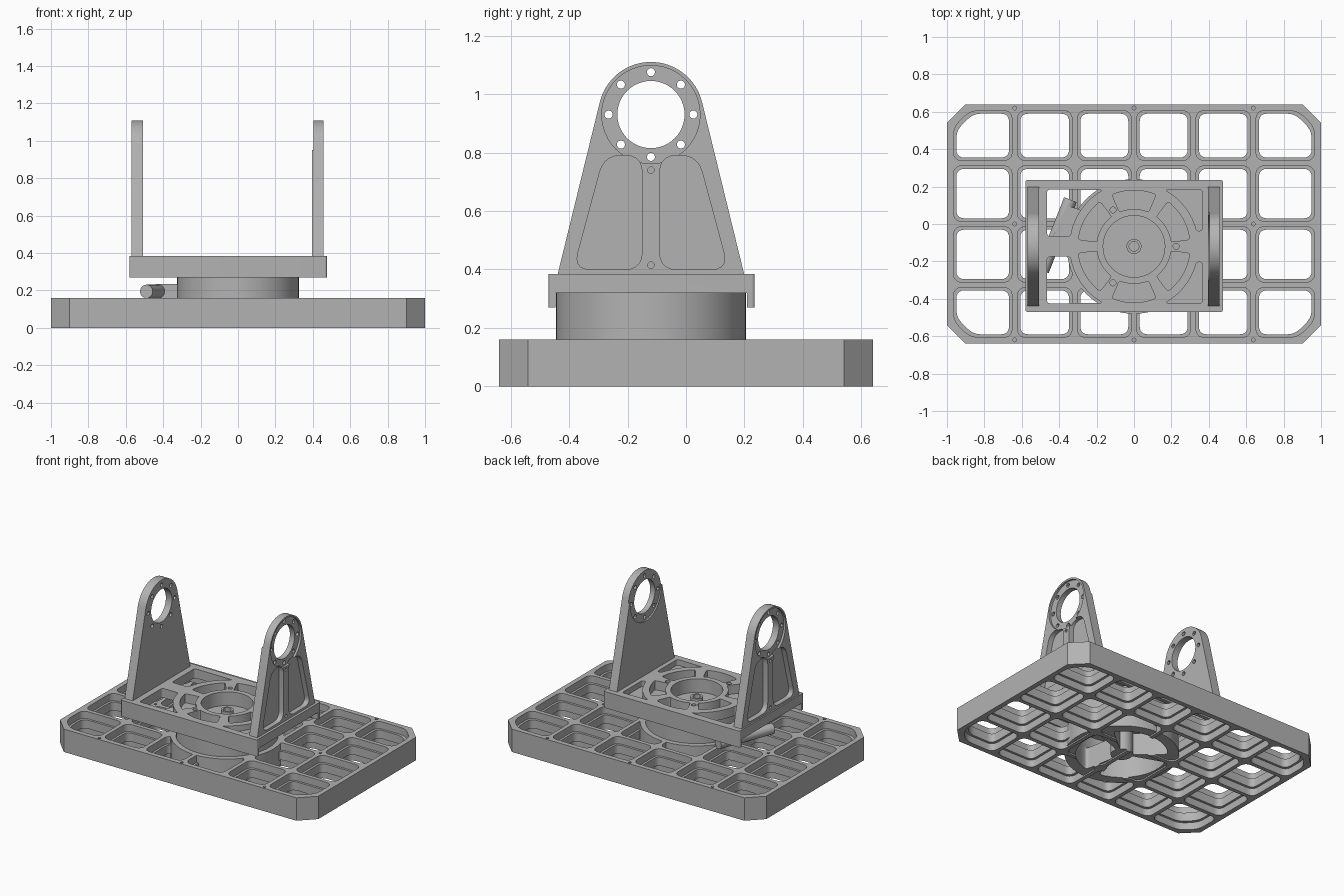
import bpy, bmesh
from math import sin, cos, radians
from mathutils import Vector

cube = bpy.data.objects.get("Cube")
if cube:
    bpy.data.objects.remove(cube)

grey = bpy.data.materials.new("machined_grey")
grey.use_nodes = True
GREY = (0.45, 0.45, 0.45, 1)
grey.diffuse_color = GREY
grey.node_tree.nodes["Principled BSDF"].inputs["Base Color"].default_value = GREY

CY = -0.12          # y of the turning axis
BASE, DECK = 0.16, 0.385


def arc(r, a0, a1, cx=0, cy=0, n=12):
    steps = [radians(a0 + (a1 - a0) * i / n) for i in range(n + 1)]
    return [(cx + r * cos(a), cy + r * sin(a)) for a in steps]


def disc(r, cx=0, cy=CY, n=24):
    return arc(r, 0, 360, cx, cy, n)[:-1]


def sector(r0, r1, a0, a1):
    return arc(r1, a0, a1, 0, CY) + arc(r0, a1, a0, 0, CY)


def rect(x0, x1, y0, y1):
    return [(x0, y0), (x1, y0), (x1, y1), (x0, y1)]


def rounded(points, r):
    """Round the sharp corners of an outline."""
    pts, out = [Vector(p) for p in points], []
    for i, p in enumerate(pts):
        a, b = pts[i - 1] - p, pts[(i + 1) % len(pts)] - p
        if (-a).angle(b) < 0.6:
            out.append(p)
            continue
        s = p + a.normalized() * min(r, a.length * 0.45)
        e = p + b.normalized() * min(r, b.length * 0.45)
        for k in range(6):
            t = k / 5
            out.append(s * (1 - t) ** 2 + p * 2 * t * (1 - t) + e * t * t)
    return out


def prism(name, outlines, lo, hi, along_x=False):
    """Extrude outlines upward, or along x with outlines given in y and z."""
    bm = bmesh.new()
    for outline in outlines:
        ends = []
        for w in (lo, hi):
            ends.append([bm.verts.new((w, u, v) if along_x else (u, v, w)) for u, v in outline])
        n = len(outline)
        bm.faces.new(ends[0])
        bm.faces.new(ends[1])
        for i in range(n):
            j = (i + 1) % n
            bm.faces.new((ends[0][i], ends[0][j], ends[1][j], ends[1][i]))
    bmesh.ops.recalc_face_normals(bm, faces=bm.faces)
    mesh = bpy.data.meshes.new(name)
    bm.to_mesh(mesh)
    bm.free()
    obj = bpy.data.objects.new(name, mesh)
    bpy.context.collection.objects.link(obj)
    mesh.materials.append(grey)
    return obj


def combine(obj, outlines, lo, hi, along_x=False, mode='DIFFERENCE'):
    tool = prism("cutter", outlines, lo, hi, along_x)
    tool.hide_render = True
    mod = obj.modifiers.new("cut", 'BOOLEAN')
    mod.operation, mod.solver, mod.object = mode, 'EXACT', tool
    bpy.context.view_layer.objects.active = obj
    bpy.ops.object.modifier_apply(modifier=mod.name)
    bpy.data.objects.remove(tool)


# Base frame: chamfered slab with a grid of stepped pockets
def chamfered(hx, hy, c):
    return [(hx - c, -hy), (hx, c - hy), (hx, hy - c), (hx - c, hy),
            (c - hx, hy), (-hx, hy - c), (-hx, c - hy), (c - hx, -hy)]


def grid(gap, corner):
    xs, ys = (-0.98, -0.638, -0.317, 0, 0.317, 0.638, 0.98), (-0.62, -0.325, 0, 0.325, 0.62)
    cells = []
    for i in range(6):
        for j in range(4):
            cell = rect(xs[i] + gap, xs[i + 1] - gap, ys[j] + gap, ys[j + 1] - gap)
            if i in (0, 5) and j in (0, 3):
                k = (1 if i else 0) if j == 0 else (2 if i else 3)
                p, q, s = (Vector(cell[m % 4]) for m in (k, k - 1, k + 1))
                cell[k:k + 1] = [p + (q - p).normalized() * 0.09, p + (s - p).normalized() * 0.09]
            cells.append(rounded(cell, corner))
    return cells


base = prism("base_frame", [chamfered(1, 0.64, 0.1)], 0, BASE)
combine(base, grid(0.03, 0.045), -0.1, 0.3)
combine(base, grid(0.014, 0.05), 0.11, 0.3)
combine(base, grid(0.014, 0.05), -0.1, 0.05)
screws = [(x, y) for x in (-0.638, 0, 0.638) for y in (-0.62, 0.62)] + [(-0.638, 0), (0.638, 0)]
combine(base, [disc(0.019, x, y, 16) for x, y in screws], 0.01, BASE, mode='UNION')
combine(base, [disc(0.01, x, y, 12) for x, y in screws], 0.08, 0.3)

# Bearing hub in the base with three spokes
combine(base, [disc(0.36, n=64)], 0.01, BASE, mode='UNION')
combine(base, [rounded(sector(0.07, 0.29, a + 10, a + 110), 0.03) for a in (30, 150, 270)], -0.1, 0.3)

# Turntable drum
drum = prism("turntable_drum", [disc(0.325, n=64)], BASE, 0.321)
combine(drum, [disc(0.165, n=48)], 0.29, 0.5)
combine(drum, [disc(0.29, n=48)], 0.1, 0.26)
post = prism("center_post", [disc(0.04)], 0.28, 0.34)
combine(post, [disc(0.026)], 0.31, 0.5)

# Worm motor and its housing beside the drum
bpy.ops.mesh.primitive_cylinder_add(vertices=32, radius=0.036)
motor = bpy.context.object
motor.name = "worm_motor"
start, end = Vector((-0.34, 0.13, 0.195)), Vector((-0.49, -0.25, 0.195))
motor.location = (start + end) / 2
motor.scale.z = (end - start).length / 2
motor.rotation_euler = (end - start).to_track_quat('Z', 'Y').to_euler()
motor.data.materials.append(grey)
housing = prism("worm_housing", [[(-0.44, -0.08), (-0.3, -0.14), (-0.24, 0.06), (-0.36, 0.1)]], BASE, 0.235)


# Deck: plate with a hollow underside and weight pockets
def corner_pocket(x, sy, a0):
    side = 1 if x > 0 else -1
    pts = arc(0.345, a0, 61) + [(abs(x), 0.305), (abs(x), 0.345 * sin(radians(a0)))]
    return rounded([(side * u, CY + sy * v) for u, v in pts], 0.02)


deck = prism("deck", [rounded(rect(-0.58, 0.475, -0.47, 0.235), 0.012)], 0.27, DECK)
combine(deck, [rect(-0.7, 0.6, -0.447, 0.208)], 0.2, 0.32)
combine(deck, [disc(0.165, n=48)], 0.2, 0.5)
combine(deck, [rounded(sector(0.2, 0.3, a + 7, a + 53), 0.02) for a in range(0, 360, 60)], 0.2, 0.5)
combine(deck, [corner_pocket(-0.465, s, 9) for s in (-1, 1)], 0.2, 0.5)
combine(deck, [corner_pocket(0.365, s, 14) for s in (-1, 1)], 0.345, 0.5)
combine(deck, [disc(0.016, 0.225 * cos(radians(a)), CY + 0.225 * sin(radians(a)), 16)
               for a in (0, 120, 240)], 0.35, 0.5)


# Uprights: tapered plates with a bearing bore and outer pockets
def upright(name, inner, outer):
    s = 1 if outer > inner else -1
    zc = 0.93
    profile = [(CY - 0.32, DECK - 0.005), (CY + 0.32, DECK - 0.005)] + arc(0.18, 14, 166, CY, zc, 32)
    obj = prism(name, [profile], min(inner, outer), max(inner, outer), True)

    def cut(outlines, x0, x1):
        combine(obj, outlines, min(x0, x1), max(x0, x1), True)

    panel = [(0.03, 0.4), (0.265, 0.4), (0.16, 0.79), (0.03, 0.79)]
    cut([rounded([(CY + m * y, z) for y, z in panel], 0.06) for m in (-1, 1)],
        outer - s * 0.035, outer + s * 0.1)
    cut([disc(0.168, CY, zc, 48)], outer - s * 0.015, outer + s * 0.1)
    cut([disc(0.115, CY, zc, 48)], -1, 1)
    cut([disc(0.014, CY + 0.145 * cos(radians(a)), zc + 0.145 * sin(radians(a)), 12)
         for a in range(0, 360, 45)], -1, 1)
    cut([disc(0.011, CY, z, 12) for z in (0.74, 0.415)], outer - s * 0.03, outer + s * 0.1)
    return obj, cut


left_upright, left_cut = upright("left_upright", 0.395, 0.457)
right_upright, right_cut = upright("right_upright", -0.508, -0.57)
# Open bearing seat on the inner face of the left upright
left_cut([disc(0.17, CY, 0.93, 48)], 0.3, 0.405)
left_cut([rect(-0.5, 0.3, 0.95, 1.3)], 0.3, 0.405)

# Smooth the round walls and keep the edges sharp
bpy.ops.object.select_all(action='DESELECT')
for obj in (base, drum, post, motor, housing, deck, left_upright, right_upright):
    obj.select_set(True)
bpy.context.view_layer.objects.active = base
bpy.ops.object.shade_smooth_by_angle(angle=radians(30))
